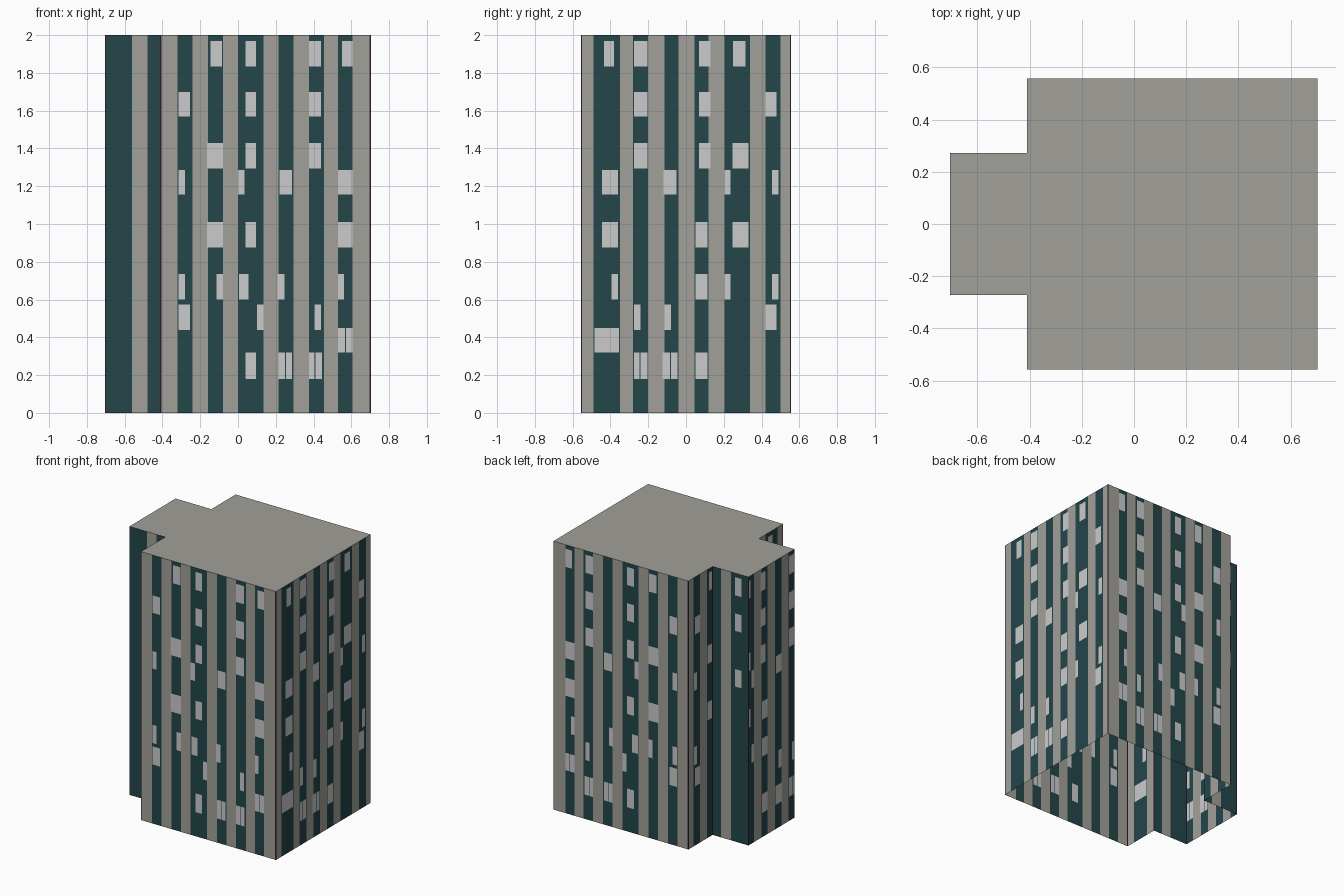
import bpy
import bmesh

if "Cube" in bpy.data.objects:
    bpy.data.objects.remove(bpy.data.objects["Cube"])

H = 2.0
TRIM = 0.006


def material(name, rgb):
    m = bpy.data.materials.new(name)
    m.diffuse_color = (*rgb, 1.0)
    m.use_nodes = True
    m.node_tree.nodes["Principled BSDF"].inputs["Base Color"].default_value = m.diffuse_color
    return m


MATS = [
    material("beige_concrete", (0.36, 0.352, 0.32)),
    material("dark_teal_glazing", (0.0168, 0.0612, 0.0685)),
    material("pale_window", (0.60, 0.60, 0.60)),
    material("purple_trim", (0.06, 0.026, 0.06)),
]
BEIGE, TEAL, PALE, PURPLE = range(4)

# Window rows (bottom, top), listed from the top floor down
ROWS = [(1.835, 1.97), (1.57, 1.70), (1.295, 1.43), (1.155, 1.285), (0.875, 1.01),
        (0.60, 0.735), (0.44, 0.575), (0.32, 0.45), (0.18, 0.32)]

# Teal bands on the walls facing front/back (in x) and left/right (in y)
BANDS_X = [(-0.71, -0.56), (-0.48, -0.41), (-0.32, -0.24), (-0.16, -0.08), (0.0, 0.135),
           (0.215, 0.295), (0.375, 0.455), (0.53, 0.605)]
BANDS_Y = [(-0.49, -0.35), (-0.28, -0.20), (-0.115, -0.04), (0.045, 0.12),
           (0.205, 0.34), (0.42, 0.50)]

# Windows: start, end, and the rows in which they occur
WINDOWS_X = [
    (-0.315, -0.255, "16"), (-0.315, -0.28, "35"),
    (-0.145, -0.085, "0"), (-0.165, -0.08, "24"), (-0.115, -0.08, "5"),
    (0.04, 0.095, "01248"), (0.0, 0.035, "3"), (0.005, 0.055, "5"), (0.10, 0.135, "6"),
    (0.22, 0.285, "3"), (0.21, 0.245, "5"), (0.215, 0.25, "8"), (0.255, 0.285, "8"),
    (0.375, 0.44, "012"), (0.405, 0.44, "6"), (0.375, 0.405, "8"), (0.41, 0.445, "8"),
    (0.55, 0.605, "0"), (0.53, 0.605, "34"), (0.53, 0.56, "5"),
    (0.53, 0.566, "7"), (0.571, 0.605, "7"),
]
WINDOWS_Y = [
    (-0.435, -0.38, "0"), (-0.445, -0.36, "34"), (-0.395, -0.36, "5"), (-0.485, -0.355, "7"),
    (-0.275, -0.205, "012"), (-0.275, -0.24, "6"),
    (-0.275, -0.245, "8"), (-0.24, -0.205, "8"),
    (-0.12, -0.05, "3"), (-0.115, -0.08, "6"), (-0.125, -0.085, "8"), (-0.08, -0.045, "8"),
    (0.07, 0.13, "012"), (0.05, 0.115, "458"),
    (0.25, 0.315, "0"), (0.245, 0.33, "24"), (0.205, 0.235, "35"),
    (0.42, 0.48, "16"), (0.455, 0.49, "35"),
]
WING_BACK_WINDOWS = [(-0.65, -0.595, "013")]


def wall(name, p, q, extra=()):
    """Striped wall from p to q, cut into columns and window faces."""
    axis = 0 if abs(q[0] - p[0]) > abs(q[1] - p[1]) else 1
    bands = BANDS_Y if axis else BANDS_X
    windows = list(WINDOWS_Y if axis else WINDOWS_X) + list(extra)
    lo, hi = sorted((p[axis], q[axis]))
    cuts = {lo, hi, lo + TRIM, hi - TRIM}
    for span in bands + windows:
        cuts.update(c for c in span[:2] if lo + TRIM < c < hi - TRIM)
    cuts = sorted(cuts)

    bm = bmesh.new()

    def face(a, b, z0, z1, mat):
        if q[axis] < p[axis]:
            a, b = b, a
        verts = []
        for t, z in ((a, z0), (b, z0), (b, z1), (a, z1)):
            co = [p[0], p[1], z]
            co[axis] = t
            verts.append(bm.verts.new(co))
        bm.faces.new(verts).material_index = mat

    for a, b in zip(cuts, cuts[1:]):
        mid = (a + b) / 2
        if mid < lo + TRIM or mid > hi - TRIM:
            face(a, b, 0, H, PURPLE)
            continue
        base = TEAL if any(s <= mid <= e for s, e in bands) else BEIGE
        rows = {int(r) for s, e, rs in windows if s <= mid <= e for r in rs}
        z = 0
        for r in sorted(rows, reverse=True):
            z0, z1 = ROWS[r]
            face(a, b, z, z0, base)
            face(a, b, z0, z1, PALE)
            z = z1
        face(a, b, z, H, base)
    bmesh.ops.remove_doubles(bm, verts=bm.verts, dist=0.0001)
    finish(name, bm)


def finish(name, bm):
    mesh = bpy.data.meshes.new(name)
    bm.to_mesh(mesh)
    bm.free()
    for m in MATS:
        mesh.materials.append(m)
    bpy.context.collection.objects.link(bpy.data.objects.new(name, mesh))


# Floor plan, counter-clockwise: main block with a narrower wing on the left
X0, X1, X2 = -0.705, -0.41, 0.703
Y, W = 0.557, 0.272
PLAN = [(X1, -Y), (X2, -Y), (X2, Y), (X1, Y), (X1, W), (X0, W), (X0, -W), (X1, -W)]
NAMES = ["front_wall", "right_wall", "back_wall", "back_notch_wall", "wing_back_wall",
         "wing_left_wall", "wing_front_wall", "front_notch_wall"]

# Walls (the underside stays open)
for i, name in enumerate(NAMES):
    wall(name, PLAN[i], PLAN[(i + 1) % len(PLAN)],
         WING_BACK_WINDOWS if name == "wing_back_wall" else ())

# Flat roof
roof = bmesh.new()
roof.faces.new([roof.verts.new((x, y, H)) for x, y in PLAN]).material_index = BEIGE
finish("roof", roof)
